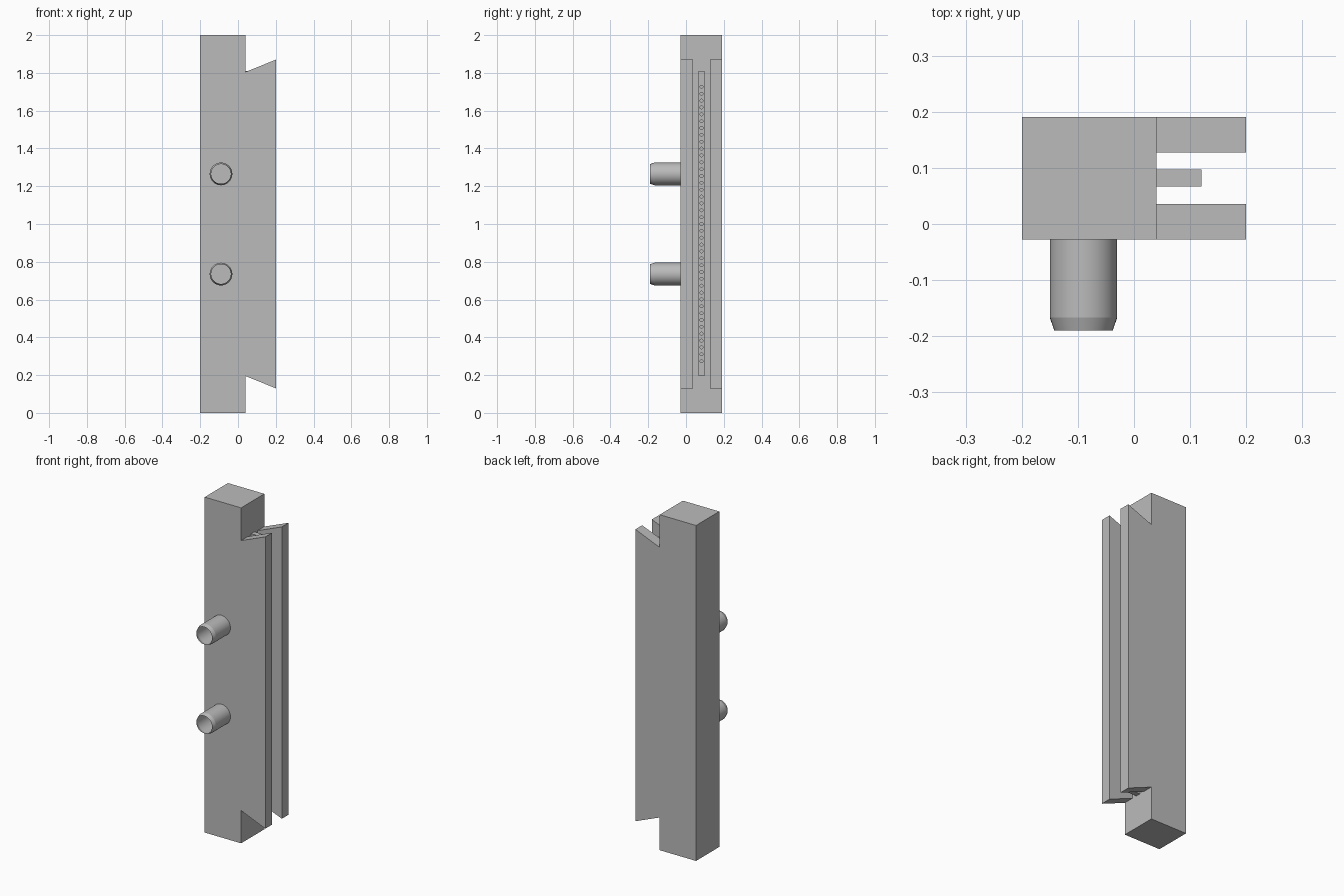
import bpy, bmesh
from math import radians
from mathutils import Matrix

cube = bpy.data.objects.get("Cube")
if cube:
    bpy.data.objects.remove(cube, do_unlink=True)

grey = bpy.data.materials.new("plain grey")
grey.use_nodes = True
COLOUR = (0.5, 0.5, 0.5, 1)
grey.diffuse_color = COLOUR
grey.node_tree.nodes["Principled BSDF"].inputs["Base Color"].default_value = COLOUR


def finish(name, bm):
    bmesh.ops.recalc_face_normals(bm, faces=bm.faces)
    mesh = bpy.data.meshes.new(name)
    bm.to_mesh(mesh)
    bm.free()
    mesh.materials.append(grey)
    obj = bpy.data.objects.new(name, mesh)
    bpy.context.collection.objects.link(obj)
    return obj


def slab(name, outline, y0, y1):
    """Extrude an (x, z) outline from y0 to y1."""
    bm = bmesh.new()
    face = bm.faces.new([bm.verts.new((x, y0, z)) for x, z in outline])
    top = bmesh.ops.extrude_face_region(bm, geom=[face])["geom"]
    bmesh.ops.translate(bm, vec=(0, y1 - y0, 0),
                        verts=[v for v in top if isinstance(v, bmesh.types.BMVert)])
    return finish(name, bm)


# Main block
FRONT, BACK, SIDE = -0.028, 0.191, 0.04
slab("body", [(-0.2, 0), (SIDE, 0), (SIDE, 2), (-0.2, 2)], FRONT, BACK)

# Flared guide walls either side of the contact strip
flare = [(SIDE, 0.195), (0.2, 0.13), (0.2, 1.87), (SIDE, 1.805)]
slab("front_wall", flare, FRONT, 0.036)
slab("back_wall", flare, 0.127, BACK)

# Contact strip with a row of small sockets
strip = slab("contact_strip", [(SIDE, 0.195), (0.12, 0.195), (0.12, 1.81), (SIDE, 1.81)],
             0.067, 0.097)
bm = bmesh.new()
COUNT, PITCH = 41, 0.0363
for i in range(COUNT):
    z = 1 + (i - (COUNT - 1) / 2) * PITCH
    place = Matrix.Translation((0.11, 0.082, z)) @ Matrix.Rotation(radians(90), 4, "Y")
    bmesh.ops.create_cone(bm, cap_ends=True, segments=16, radius1=0.008,
                          radius2=0.008, depth=0.1, matrix=place)
cutter = finish("socket_cutter", bm)
cutter.hide_render = True
cutter.hide_viewport = True
cut = strip.modifiers.new("sockets", "BOOLEAN")
cut.operation = "DIFFERENCE"
cut.solver = "EXACT"
cut.object = cutter

# Hollow locating pegs with a tapered rim
SEGMENTS = 40
for name, z in (("lower_peg", 0.735), ("upper_peg", 1.265)):
    bm = bmesh.new()
    for y0, y1, r0, r1 in ((FRONT, -0.167, 0.06, 0.06), (-0.167, -0.19, 0.06, 0.052)):
        place = Matrix.Translation((-0.09, (y0 + y1) / 2, z)) @ Matrix.Rotation(radians(90), 4, "X")
        bmesh.ops.create_cone(bm, cap_ends=False, segments=SEGMENTS, radius1=r0,
                              radius2=r1, depth=abs(y1 - y0), matrix=place)
    bmesh.ops.remove_doubles(bm, verts=bm.verts, dist=0.0005)
    peg = finish(name, bm)
    bpy.ops.object.select_all(action="DESELECT")
    peg.select_set(True)
    bpy.context.view_layer.objects.active = peg
    bpy.ops.object.shade_smooth_by_angle(angle=radians(15))
